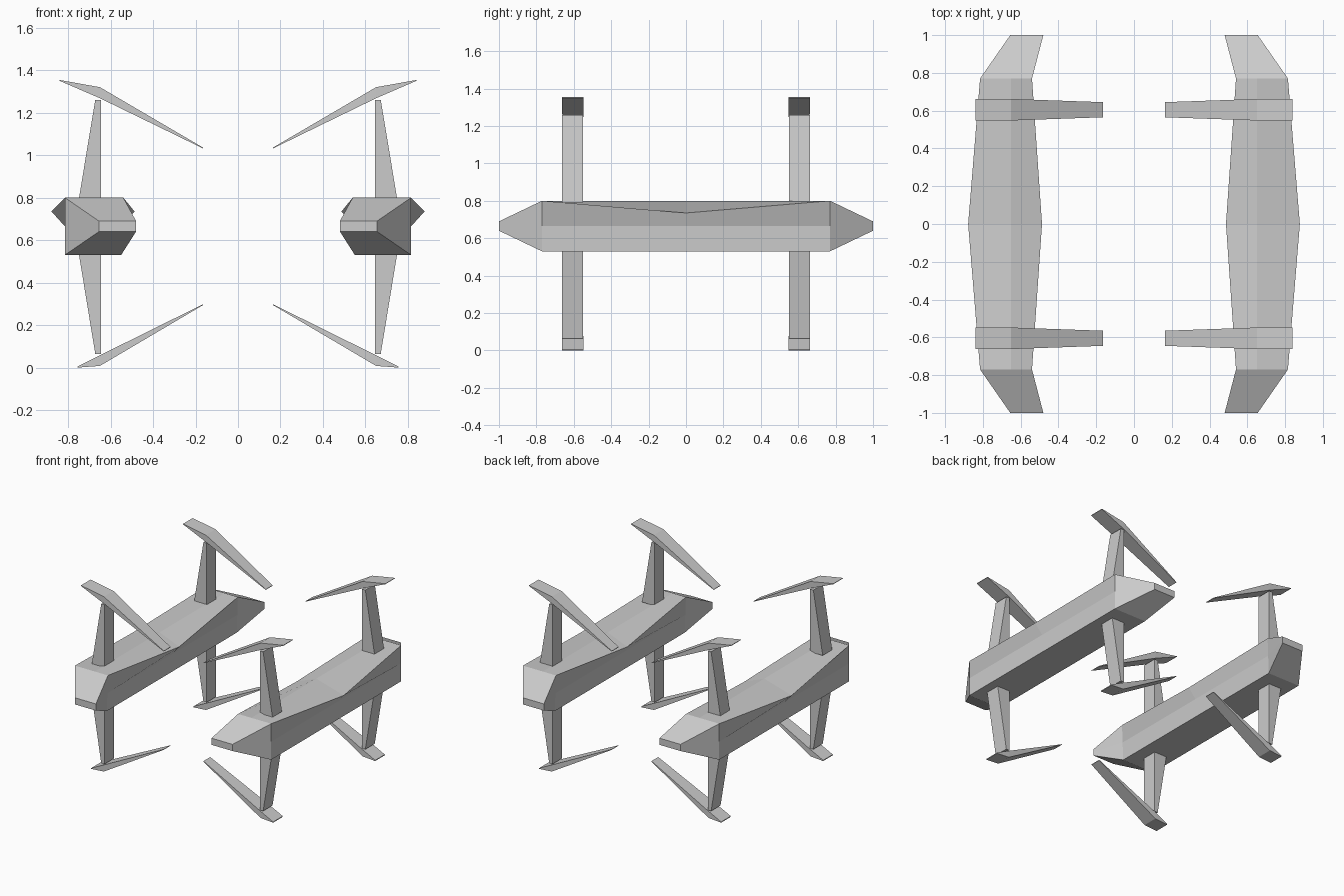
import bpy, bmesh

if "Cube" in bpy.data.objects:
    bpy.data.objects.remove(bpy.data.objects["Cube"])


def loft(name, rings, mirror_y=False):
    """Skin matching rings of points, cap both ends, mirror across the centre."""
    bm = bmesh.new()
    loops = [[bm.verts.new(p) for p in ring] for ring in rings]
    n = len(loops[0])
    for a, b in zip(loops, loops[1:]):
        for i in range(n):
            j = (i + 1) % n
            bm.faces.new((a[i], a[j], b[j], b[i]))
    bm.faces.new(loops[0])
    bm.faces.new(loops[-1][::-1])
    bmesh.ops.recalc_face_normals(bm, faces=bm.faces)
    mesh = bpy.data.meshes.new(name)
    bm.to_mesh(mesh)
    bm.free()
    ob = bpy.data.objects.new(name, mesh)
    bpy.context.collection.objects.link(ob)
    m = ob.modifiers.new("Mirror", 'MIRROR')
    m.use_axis = (True, mirror_y, False)
    m.use_clip = False
    m.use_mirror_merge = False
    return ob


# Hull pods: (x, z) sections for nose tip, shoulder and middle
tip = [(.48, .64), (.48, .665), (.48, .69), (.565, .69),
       (.655, .69), (.655, .665), (.655, .64)]
shoulder = [(.55, .53), (.545, .665), (.54, .80), (.65, .80),
            (.815, .80), (.815, .665), (.815, .53)]
middle = [(.55, .53), (.545, .665), (.487, .735), (.65, .80),
          (.878, .735), (.815, .665), (.815, .53)]
stations = [(-1, tip), (-.77, shoulder), (0, middle), (.77, shoulder), (1, tip)]
loft("hull_pod", [[(x, y, z) for x, z in s] for y, s in stations])

# Tapered struts above and below each pod
Y0, Y1, YC = .55, .662, .605


def strut(name, z_root, z_end):
    prof = [(.645, z_root), (.75, z_root), (.672, z_end), (.645, z_end)]
    loft(name, [[(x, y, z) for x, z in prof] for y in (Y0, Y1)], True)


strut("upper_strut", .79, 1.26)
strut("lower_strut", .54, .065)


# Bent blades at the strut ends: (x, top z, bottom z, half width)
def blade(name, sections):
    loft(name, [[(x, YC - w, t), (x, YC + w, t), (x, YC + w, b), (x, YC - w, b)]
                for x, t, b, w in sections], True)


blade("upper_blade", [(.84, 1.354, 1.350, .057), (.65, 1.32, 1.268, .057),
                      (.165, 1.036, 1.032, .04)])
blade("lower_blade", [(.755, .006, .0, .057), (.65, .058, .008, .057),
                      (.165, .298, .294, .04)])
